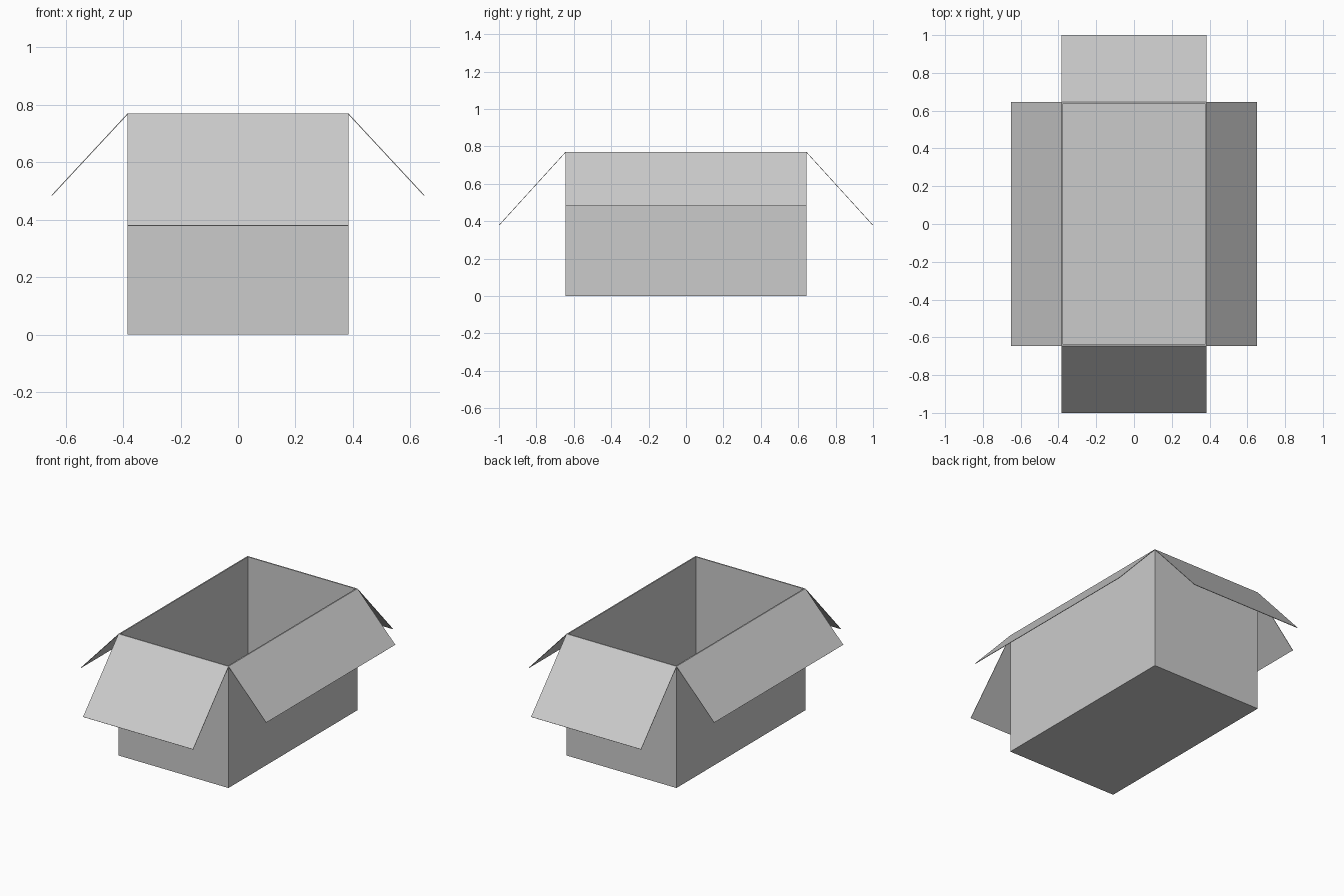
import bpy, bmesh

if "Cube" in bpy.data.objects:
    bpy.data.objects.remove(bpy.data.objects["Cube"])

HX, HY, H = 0.385, 0.645, 0.77   # half width, half depth, height


def sheet(name, verts, faces, thickness):
    """Thin cardboard: a flat-faced surface thickened inward."""
    mesh = bpy.data.meshes.new(name)
    mesh.from_pydata(verts, [], faces)
    obj = bpy.data.objects.new(name, mesh)
    bpy.context.collection.objects.link(obj)
    solid = obj.modifiers.new("thickness", 'SOLIDIFY')
    solid.thickness = thickness
    solid.offset = -1
    solid.use_even_offset = True
    return obj


def mirror(obj, axis):
    mod = obj.modifiers.new("mirror", 'MIRROR')
    mod.use_axis = [i == axis for i in range(3)]
    mod.use_mirror_merge = False


# Open box body: floor and four walls
ring = [(-HX, -HY), (HX, -HY), (HX, HY), (-HX, HY)]
verts = [(x, y, z) for z in (0, H) for x, y in ring]
faces = [(3, 2, 1, 0)] + [(i, (i + 1) % 4, (i + 1) % 4 + 4, i + 4) for i in range(4)]
sheet("box_body", verts, faces, 0.008)

# Long flaps folded outward on left and right
side = sheet("side_flaps",
             [(HX, -HY, H), (0.65, -HY, 0.485), (0.65, HY, 0.485), (HX, HY, H)],
             [(0, 1, 2, 3)], 0.003)
mirror(side, 0)

# Short flaps folded outward on front and back
end = sheet("end_flaps",
            [(HX, HY, H), (HX, 1.0, 0.38), (-HX, 1.0, 0.38), (-HX, HY, H)],
            [(0, 1, 2, 3)], 0.003)
mirror(end, 1)
